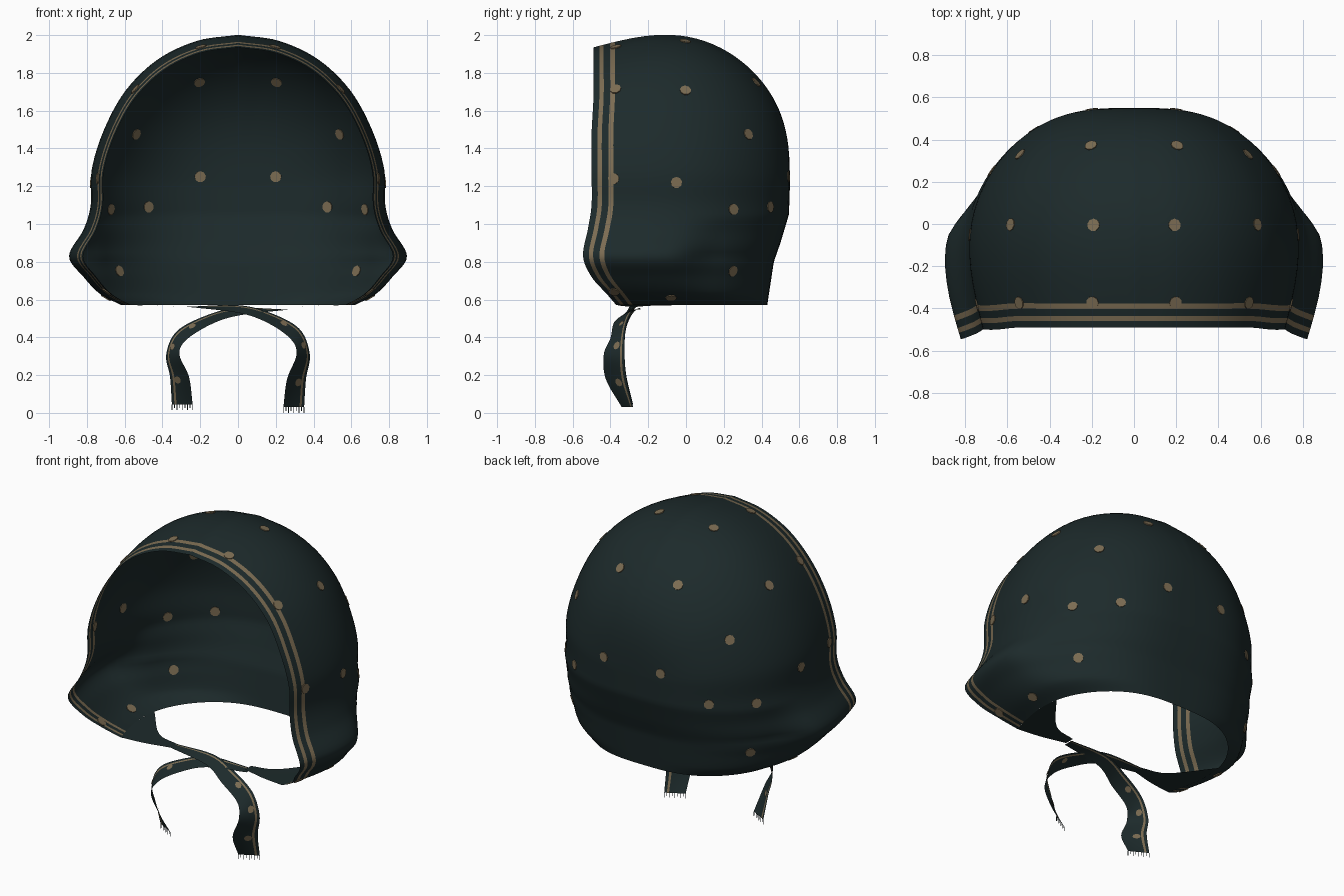
import bpy, bmesh, math
from mathutils import Vector
from mathutils.bvhtree import BVHTree

cube = bpy.data.objects.get("Cube")
if cube:
    bpy.data.objects.remove(cube, do_unlink=True)


def material(name, color):
    m = bpy.data.materials.new(name)
    m.use_nodes = True
    m.diffuse_color = (*color, 1)
    bsdf = m.node_tree.nodes["Principled BSDF"]
    bsdf.inputs["Base Color"].default_value = (*color, 1)
    bsdf.inputs["Roughness"].default_value = 0.9
    return m


CLOTH = material("dark teal cloth", (0.012, 0.023, 0.024))
GOLD = material("dull gold print", (0.20, 0.15, 0.085))


def smooth_path(points, steps):
    """Catmull-Rom samples through the points."""
    p = [Vector(q) for q in points]
    p = [2 * p[0] - p[1]] + p + [2 * p[-1] - p[-2]]
    out = []
    for a, b, c, d in zip(p, p[1:], p[2:], p[3:]):
        for i in range(steps):
            t = i / steps
            out.append(0.5 * (2 * b + (c - a) * t + (2 * a - 5 * b + 4 * c - d) * t * t
                              + (3 * b - a - 3 * c + d) * t ** 3))
    return out + [p[-2]]


def finish(name, bm):
    bmesh.ops.remove_doubles(bm, verts=bm.verts, dist=1e-4)
    bmesh.ops.recalc_face_normals(bm, faces=bm.faces)
    mesh = bpy.data.meshes.new(name)
    bm.to_mesh(mesh)
    bm.free()
    mesh.materials.append(CLOTH)
    mesh.materials.append(GOLD)
    ob = bpy.data.objects.new(name, mesh)
    bpy.context.collection.objects.link(ob)
    return ob


def sheet(name, grid, gold_columns=()):
    """Smooth sheet from a grid of points; chosen columns are gold."""
    bm = bmesh.new()
    rows = [[bm.verts.new(p) for p in row] for row in grid]
    for r, s in zip(rows, rows[1:]):
        for j in range(len(r) - 1):
            f = bm.faces.new((r[j], r[j + 1], s[j + 1], s[j]))
            f.smooth = True
            f.material_index = int(j in gold_columns)
    return finish(name, bm)


def mirror(ob):
    mod = ob.modifiers.new("mirror", "MIRROR")
    mod.merge_threshold = 0.001


# Hood: the front rim is swept back to the centre line of the back
rim = smooth_path([(0, -.49, 1.935), (.2, -.49, 1.905), (.39, -.49, 1.815), (.545, -.49, 1.665),
                   (.65, -.5, 1.475), (.71, -.5, 1.28), (.715, -.5, 1.1), (.75, -.52, .97),
                   (.82, -.545, .83), (.75, -.5, .72), (.67, -.42, .63), (.57, -.37, .572)], 6)
for p in rim:
    p.x = max(p.x, 0)
back = [(.57, .43), (.8, .465), (.9, .5), (1.05, .545), (1.2, .55)]


def back_depth(z):
    for (z0, y0), (z1, y1) in zip(back, back[1:]):
        if z <= z1:
            return y0 + (y1 - y0) * (z - z0) / (z1 - z0)
    return back[-1][1]


def ease(a, b, x):
    t = min(1, max(0, (x - a) / (b - a)))
    return t * t * (3 - 2 * t)


def hood_point(b, k):
    centre = Vector((0, back_depth(b.z), min(b.z, 1.2)))
    spread = max(0, 1 - k ** 3) ** (1 / 3) * (1 + 0.12 * math.sin(math.pi * k))
    # The flared cheek fades out toward the back
    flare = max(0, 1 - abs(b.z - .83) / .2)
    spread *= 1 - .1 * flare * ease(.45, .7, k)
    return Vector((b.x * spread, b.y + k * (centre.y - b.y),
                   centre.z + (b.z - centre.z) * spread))


rows = [0, .03, .052, .085, .11]
start = math.acos(rows[-1] ** 1.5)
rows += [math.cos(start * (1 - i / 30)) ** (2 / 3) for i in range(1, 31)]
hood = sheet("hood", [[hood_point(b, k) for k in rows] for b in rim], (1, 3))
tree = BVHTree.FromPolygons([v.co for v in hood.data.vertices],
                            [tuple(p.vertices) for p in hood.data.polygons])
mirror(hood)

# Printed dots, thin plates showing on both sides of the cloth
spots = [(.2, 0, 2), (.6, 0, 1.72), (.2, .36, 1.74), (.55, .34, 1.48), (.2, .54, 1.25),
         (.47, .44, 1.09), (.79, -.05, 1.22), (.7, .27, 1.08), (.68, -.08, .64),
         (.63, .25, .75), (.2, -.375, 1.95), (.55, -.375, 1.72), (.75, -.385, 1.24),
         (.69, -.38, .65)]
bm = bmesh.new()
for s in spots:
    loc, normal, _, _ = tree.find_nearest(Vector(s))
    m = normal.to_track_quat("Z", "Y").to_matrix().to_4x4()
    m.translation = loc
    bmesh.ops.create_cone(bm, cap_ends=True, segments=9, radius1=.03, radius2=.03,
                          depth=.009, matrix=m)
for f in bm.faces:
    f.material_index = 1
mirror(finish("printed_dots", bm))

# Chin flaps growing from the hem and narrowing toward the ties
flap = []
for t in range(9):
    root = hood_point(rim[-1], .5 * t / 8)
    tip = Vector((.26, -.30 + .06 * t / 8, .562))
    waist = Vector((.42, -.345 + .15 * t / 8, .567))
    flap.append(smooth_path([root, waist, tip], 5))
mirror(sheet("chin_flaps", flap))

# Ties: ribbons crossing under the chin, with an edge stripe and a fringe
path = [(-.27, -.27, .562), (0, -.285, .55), (.16, -.335, .505), (.3, -.36, .42),
        (.345, -.38, .31), (.31, -.37, .18), (.295, -.31, .03)]
half = [(0, .03, 0), (0, .035, .02), (.01, .045, .025), (.025, .04, .025),
        (.035, .055, 0), (.05, .055, 0), (.055, .03, 0)]
across = (-1, -.5, 0, .55, .75, 1)
for side, lift, name in ((1, 0, "left"), (-1, .015, "right")):
    def place(p):
        return Vector((p.x * side, p.y, p.z + lift * (2 * ease(.5, .1, p.z) - 1)))
    centres, halves = smooth_path(path, 8), smooth_path(half, 8)
    sheet(name + "_tie", [[place(c + h * a) for a in across]
                          for c, h in zip(centres, halves)], (3,))
    bm = bmesh.new()
    for i in range(9):
        p = centres[-1] + halves[-1] * (i / 4 - 1)
        length = .03 if i % 2 == 0 else .02
        corners = [p + Vector((dx, 0, dz)) for dx, dz in
                   ((-.002, 0), (.002, 0), (.002, -length), (-.002, -length))]
        bm.faces.new([bm.verts.new(place(c)) for c in corners])
    finish(name + "_fringe", bm)
    # Small printed marks along the hanging part of the tie
    bm = bmesh.new()
    for i in (20, 29, 41):
        c, h = centres[i], halves[i]
        along = centres[i + 1] - centres[i - 1]
        n = along.cross(h).normalized()
        ring = [c + h * (.2 + .33 * math.cos(t * math.tau / 8))
                + along.normalized() * (.022 * math.sin(t * math.tau / 8)) for t in range(8)]
        for offset in (.004, -.004):
            f = bm.faces.new([bm.verts.new(place(q + n * offset)) for q in ring])
            f.material_index = 1
    finish(name + "_tie_marks", bm)
